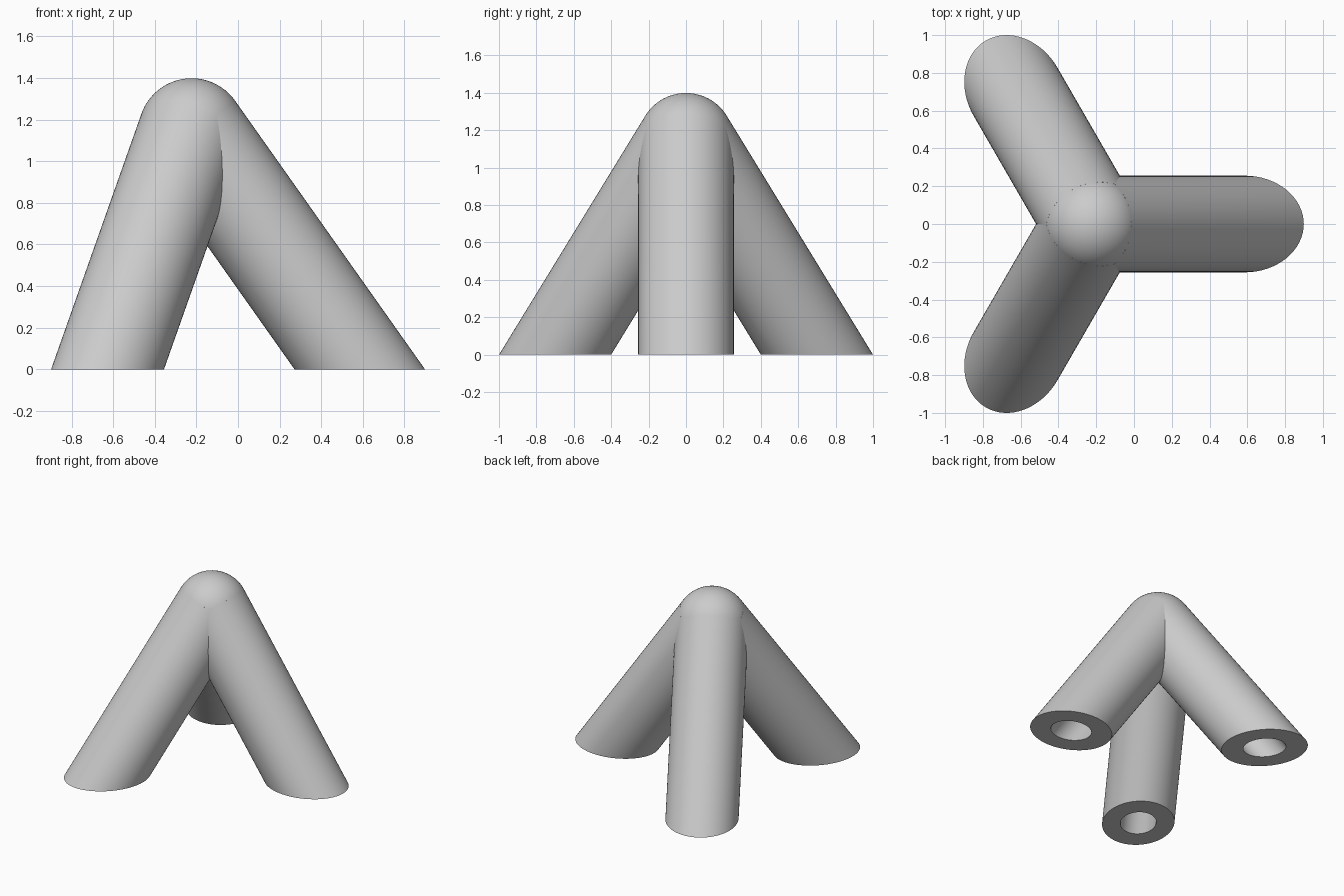
import bpy
import bmesh
from math import radians, cos, sin, sqrt
from mathutils import Vector

cube = bpy.data.objects.get("Cube")
if cube:
    bpy.data.objects.remove(cube, do_unlink=True)

APEX = Vector((-0.223, 0, 1.143))
LEG_RADIUS = 0.256
BORE_RADIUS = 0.127
BORE_START = 0.4
SEGMENTS = 64

grey = bpy.data.materials.new("plain grey")
grey.use_nodes = True
colour = (0.6, 0.6, 0.6, 1)
grey.diffuse_color = colour
grey.node_tree.nodes["Principled BSDF"].inputs["Base Color"].default_value = colour


def add_object(name, bm):
    mesh = bpy.data.meshes.new(name)
    bmesh.ops.recalc_face_normals(bm, faces=bm.faces[:])
    bm.to_mesh(mesh)
    bm.free()
    mesh.materials.append(grey)
    obj = bpy.data.objects.new(name, mesh)
    bpy.context.collection.objects.link(obj)
    bpy.ops.object.select_all(action="DESELECT")
    obj.select_set(True)
    bpy.context.view_layer.objects.active = obj
    bpy.ops.object.shade_smooth_by_angle(angle=radians(30))


def add_leg(name, angle):
    """Leg sloping down from the apex, cut level at the floor, with a blind bore."""
    axis = Vector((cos(angle), sin(angle), -sqrt(2))).normalized()
    side = Vector((-sin(angle), cos(angle), 0))
    up = axis.cross(side)
    bm = bmesh.new()

    def ring(radius, start=None):
        # Square to the axis at a start distance, or slid along it to the floor
        verts = []
        for i in range(SEGMENTS):
            a = radians(360 * i / SEGMENTS)
            p = APEX + (side * cos(a) + up * sin(a)) * radius
            p += axis * (-p.z / axis.z if start is None else start)
            verts.append(bm.verts.new(p))
        return verts

    rings = [ring(LEG_RADIUS, 0), ring(LEG_RADIUS),
             ring(BORE_RADIUS), ring(BORE_RADIUS, BORE_START)]
    for a, b in zip(rings, rings[1:]):
        for i in range(SEGMENTS):
            j = (i + 1) % SEGMENTS
            bm.faces.new((a[i], a[j], b[j], b[i]))
    bm.faces.new(rings[0])
    bm.faces.new(rings[-1])
    add_object(name, bm)


# Rounded top joint
bm = bmesh.new()
bmesh.ops.create_uvsphere(bm, u_segments=SEGMENTS, v_segments=SEGMENTS // 2,
                          radius=LEG_RADIUS)
bmesh.ops.translate(bm, verts=bm.verts[:], vec=APEX)
add_object("top_joint", bm)

# Three bored legs
for name, degrees in (("left_leg", 0), ("back_right_leg", 120), ("front_right_leg", 240)):
    add_leg(name, radians(degrees))
